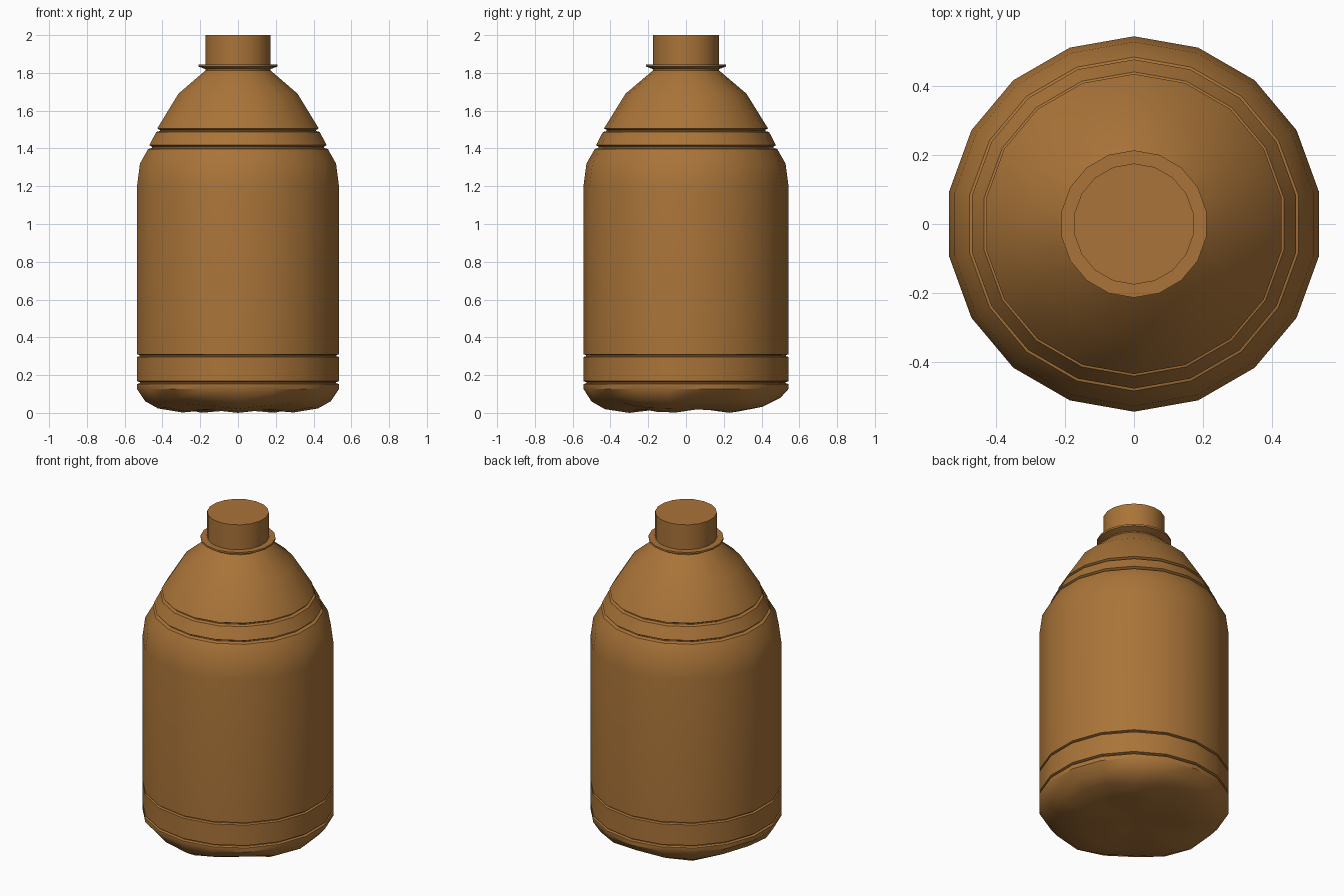
import bpy, bmesh
from math import sin, cos, radians, pi

if "Cube" in bpy.data.objects:
    bpy.data.objects.remove(bpy.data.objects["Cube"])

SIDES = 18

mat = bpy.data.materials.new("amber_plastic")
mat.diffuse_color = (0.40, 0.175, 0.04, 1)
mat.use_nodes = True
mat.node_tree.nodes["Principled BSDF"].inputs["Base Color"].default_value = mat.diffuse_color


def lobed(depth):
    """Height offset giving five soft feet round the base."""
    return lambda a: depth * (0.5 + 0.5 * cos(5 * (a - pi / 2)))


def groove(r0, z0, r, z, r1, z1):
    """Upper lip, recess and lower lip of a moulded groove."""
    return [(r0, z0, 0), (r, z - 0.003, 0), (r, z + 0.003, 0), (r1, z1, 0)]


def lathe(name, profile):
    """Spin (radius, height, lobe depth) rows into a closed solid."""
    bm = bmesh.new()
    rings = []
    for r, z, depth in profile:
        off = lobed(depth)
        ring = []
        for i in range(SIDES):
            a = radians(90 + 360 / SIDES * i)
            ring.append(bm.verts.new((r * cos(a), r * sin(a), z + off(a))))
        rings.append(ring)
    for low, high in zip(rings, rings[1:]):
        for i in range(SIDES):
            j = (i + 1) % SIDES
            bm.faces.new((low[i], low[j], high[j], high[i]))
    bm.faces.new(rings[0][::-1])
    bm.faces.new(rings[-1])
    bmesh.ops.recalc_face_normals(bm, faces=bm.faces)
    mesh = bpy.data.meshes.new(name)
    bm.to_mesh(mesh)
    bm.free()
    obj = bpy.data.objects.new(name, mesh)
    bpy.context.collection.objects.link(obj)
    mesh.materials.append(mat)
    bpy.ops.object.select_all(action='DESELECT')
    obj.select_set(True)
    bpy.context.view_layer.objects.active = obj
    bpy.ops.object.shade_smooth_by_angle(angle=radians(35))
    return obj


# Footed base, grooved body, domed shoulder, neck collar and neck
profile = [(0.10, 0.025, 0), (0.30, 0.0, 0.02), (0.43, 0.02, 0.03),
           (0.50, 0.06, 0.02), (0.543, 0.127, 0)]
profile += groove(0.543, 0.153, 0.528, 0.160, 0.543, 0.168)
profile += groove(0.543, 0.296, 0.530, 0.303, 0.543, 0.310)
profile += [(0.543, 1.20, 0), (0.527, 1.32, 0)]
profile += groove(0.483, 1.397, 0.462, 1.406, 0.476, 1.417)
profile += groove(0.440, 1.487, 0.420, 1.495, 0.434, 1.506)
profile += [(0.320, 1.69, 0), (0.175, 1.813, 0), (0.175, 1.82, 0),
            (0.213, 1.834, 0), (0.213, 1.845, 0), (0.175, 1.845, 0),
            (0.175, 2.0, 0)]
lathe("bottle", profile)
